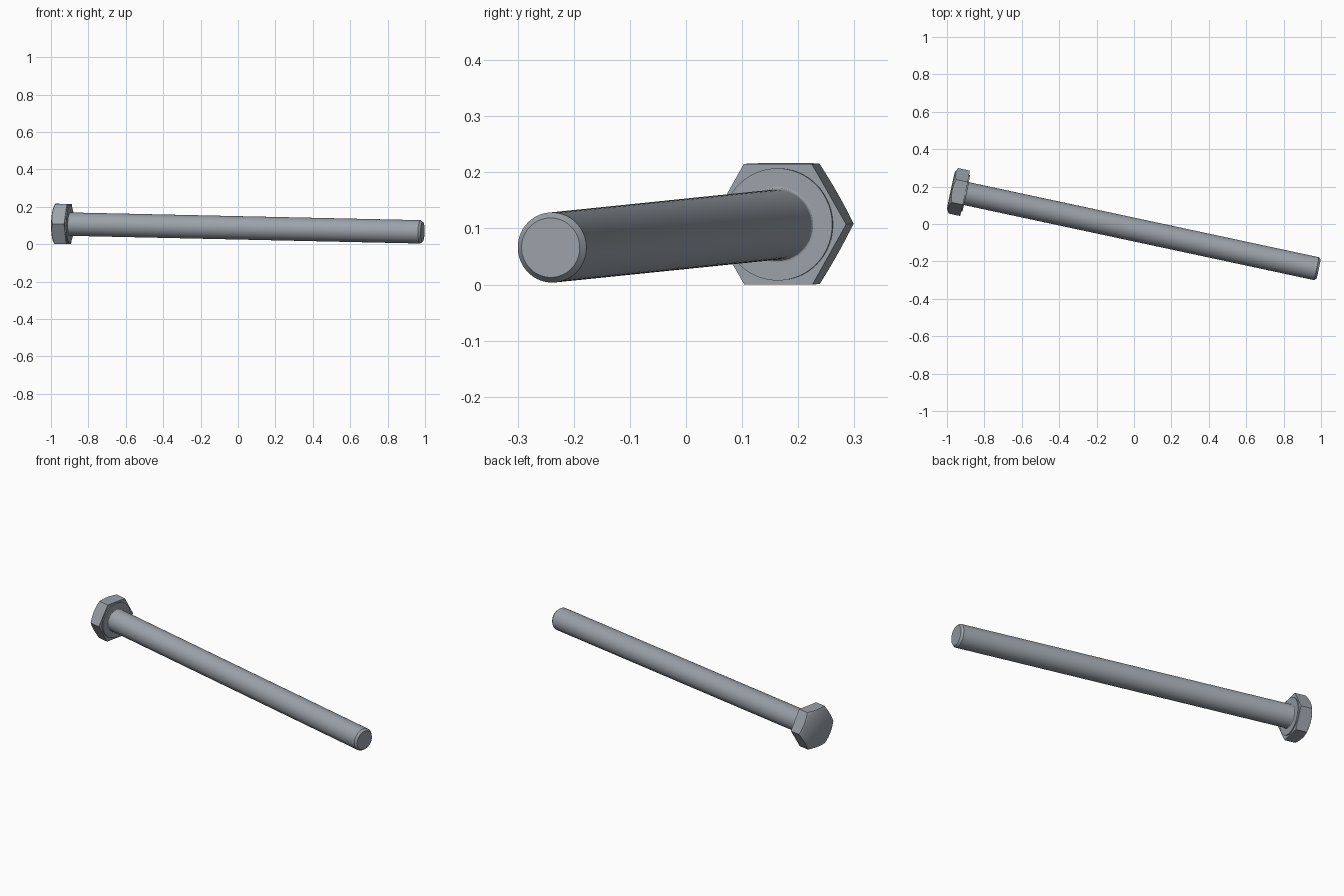
import bpy, bmesh
from math import radians, sin, cos, tan, pi, asin
from mathutils import Matrix, Vector

cube = bpy.data.objects.get("Cube")
if cube:
    bpy.data.objects.remove(cube, do_unlink=True)

steel = bpy.data.materials.new("steel_grey")
steel.use_nodes = True
steel.diffuse_color = (0.33, 0.36, 0.40, 1)
steel.node_tree.nodes["Principled BSDF"].inputs["Base Color"].default_value = steel.diffuse_color

# Bolt axis: local +x runs from the head face to the tip
YAW, PITCH = radians(12.1), radians(1.23)
PLACE = (Matrix.Translation((-0.978, 0.18, 0.109))
         @ Matrix.Rotation(-YAW, 4, 'Z') @ Matrix.Rotation(PITCH, 4, 'Y'))

LENGTH = 2.01
SHANK_R = 0.0625
APOTHEM = 0.1075
HEAD_T = 0.076
WASHER_T = 0.006
SIDES = 72


def loft(name, rings, smooth_angle):
    """Skin rings of (x, radius) functions of angle, closing each end with a fan."""
    bm = bmesh.new()
    angles = [2 * pi * i / SIDES for i in range(SIDES)]
    loops = []
    for ring in rings:
        loop = []
        for a in angles:
            x, r = ring(a)
            loop.append(bm.verts.new((x, r * cos(a), r * sin(a))))
        loops.append(loop)
    for lo, hi in zip(loops, loops[1:]):
        for i in range(SIDES):
            j = (i + 1) % SIDES
            bm.faces.new((lo[i], lo[j], hi[j], hi[i]))
    for loop in (loops[0], loops[-1]):
        mid = bm.verts.new((loop[0].co.x, 0, 0))
        for i in range(SIDES):
            bm.faces.new((loop[i], loop[(i + 1) % SIDES], mid))
    bmesh.ops.recalc_face_normals(bm, faces=bm.faces)
    mesh = bpy.data.meshes.new(name)
    bm.to_mesh(mesh)
    bm.free()
    mesh.materials.append(steel)
    obj = bpy.data.objects.new(name, mesh)
    bpy.context.collection.objects.link(obj)
    obj.matrix_world = PLACE
    bpy.ops.object.select_all(action='DESELECT')
    obj.select_set(True)
    bpy.context.view_layer.objects.active = obj
    bpy.ops.object.shade_smooth_by_angle(angle=radians(smooth_angle))
    return obj


def circle(x, r):
    return lambda a: (x, r)


def hex_radius(a):
    """Hexagon with corners on the local y axis."""
    return APOTHEM / cos((a % (pi / 3)) - pi / 6)


# Hex head with a conical chamfer that cuts the corners in arcs
FACE_R = 0.102


def chamfer_edge(a):
    r = hex_radius(a)
    return ((r - FACE_R) * tan(radians(30)), r)


loft("hex_head",
     [circle(0, FACE_R), chamfer_edge, lambda a: (HEAD_T, hex_radius(a))], 35)

# Washer face under the head
SEAT = HEAD_T + WASHER_T
loft("washer_face", [circle(HEAD_T - 0.004, 0.1), circle(SEAT, 0.1)], 30)

# Shank with a small root fillet and a chamfered tip
FILLET = 0.005
root = [circle(SEAT + FILLET * (1 - cos(t)), SHANK_R + FILLET * (1 - sin(t)))
        for t in (0, pi / 6, pi / 3, pi / 2)]
loft("shank", root + [circle(LENGTH - 0.012, SHANK_R), circle(LENGTH, 0.053)], 30)
